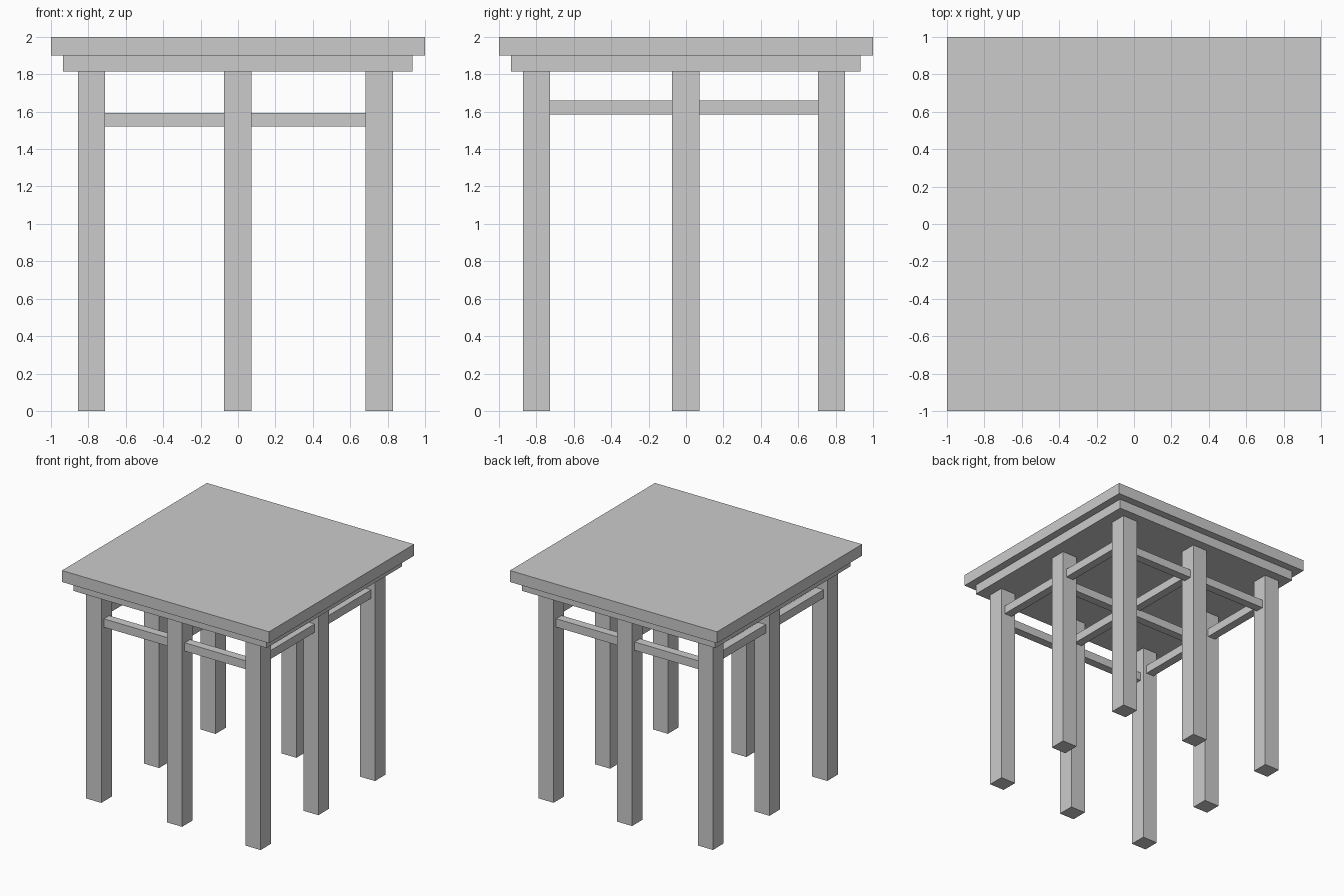
import bpy

if "Cube" in bpy.data.objects:
    bpy.data.objects.remove(bpy.data.objects["Cube"])


def box(name, x, y, z):
    """Axis-aligned box from (min, max) ranges."""
    bpy.ops.mesh.primitive_cube_add(size=1, location=[(a + b) / 2 for a, b in (x, y, z)])
    ob = bpy.context.object
    ob.name = name
    ob.scale = [b - a for a, b in (x, y, z)]
    bpy.ops.object.transform_apply(location=False, rotation=False, scale=True)
    return ob


# Table top and the slightly smaller slab beneath it
box("table_top", (-1, 1), (-1, 1), (1.9, 2.0))
box("under_slab", (-0.935, 0.932), (-0.935, 0.932), (1.815, 1.9))

# Leg centre lines
leg_x = {"left": -0.783, "middle": -0.002, "right": 0.756}
leg_y = {"front": -0.799, "middle": -0.002, "back": 0.778}
half_leg = 0.073
half_rail = 0.037

# Eight legs: corners and side midpoints
for nx, x in leg_x.items():
    for ny, y in leg_y.items():
        if nx == ny:
            continue
        box(f"{ny}_{nx}_leg", (x - half_leg, x + half_leg),
            (y - half_leg, y + half_leg), (0, 1.815))

# Lower rails running left to right, ending at the leg faces
for ny, y in leg_y.items():
    box(f"{ny}_cross_rail", (leg_x["left"] + half_leg, leg_x["right"] - half_leg),
        (y - half_rail, y + half_rail), (1.52, 1.593))

# Upper rails running front to back
for nx, x in leg_x.items():
    box(f"{nx}_side_rail", (x - half_rail, x + half_rail),
        (leg_y["front"] + half_leg, leg_y["back"] - half_leg), (1.586, 1.66))
